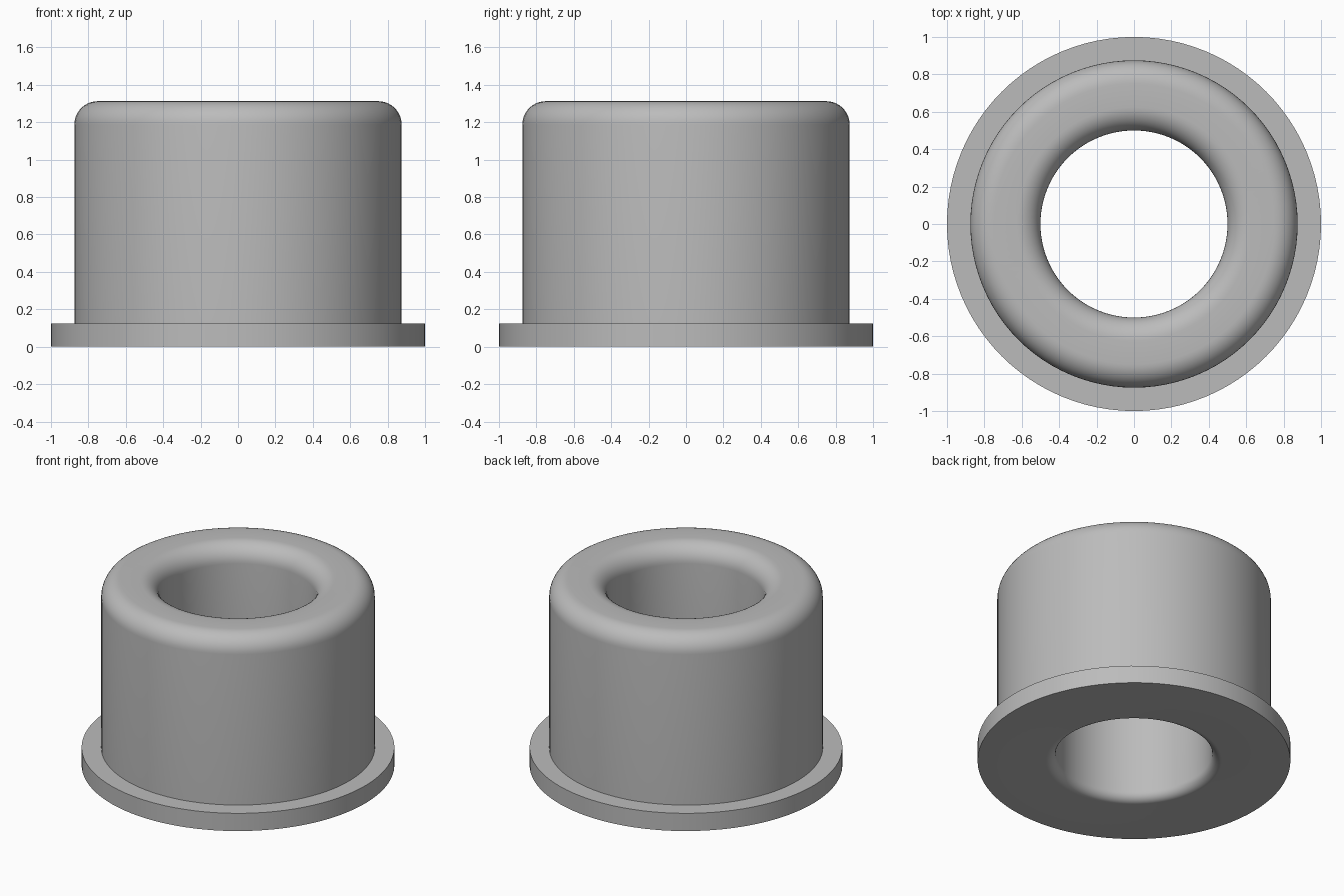
import bpy, bmesh
from math import cos, sin, pi, radians
from mathutils import Vector

cube = bpy.data.objects.get("Cube")
if cube:
    bpy.data.objects.remove(cube)

BORE, BODY, FLANGE = 0.5, 0.875, 1.0
FLANGE_TOP, HEIGHT = 0.125, 1.3125
TOP_ROUND, BOTTOM_ROUND = 0.125, 0.0625
SEGMENTS, ARC_STEPS = 96, 10


def arc(cx, cz, radius, start):
    """Quarter circle in the xz plane, running counter-clockwise."""
    angles = [start + pi / 2 * i / ARC_STEPS for i in range(ARC_STEPS + 1)]
    return [(cx + radius * cos(a), cz + radius * sin(a)) for a in angles]


# Grey metal
metal = bpy.data.materials.new("plain_grey")
metal.use_nodes = True
grey = (0.5, 0.5, 0.5, 1)
metal.diffuse_color = grey
metal.node_tree.nodes["Principled BSDF"].inputs["Base Color"].default_value = grey

# Closed cross-section: flange, body, rounded top, bore, rounded bore mouth
profile = [(FLANGE, 0), (FLANGE, FLANGE_TOP), (BODY, FLANGE_TOP)]
profile += arc(BODY - TOP_ROUND, HEIGHT - TOP_ROUND, TOP_ROUND, 0)
profile += arc(BORE + TOP_ROUND, HEIGHT - TOP_ROUND, TOP_ROUND, pi / 2)
profile += arc(BORE + BOTTOM_ROUND, BOTTOM_ROUND, BOTTOM_ROUND, pi)

# Revolve the section around the vertical axis
bm = bmesh.new()
verts = [bm.verts.new((x, 0, z)) for x, z in profile]
edges = [bm.edges.new((a, b)) for a, b in zip(verts, verts[1:] + verts[:1])]
bmesh.ops.spin(bm, geom=verts + edges, cent=Vector(), axis=Vector((0, 0, 1)),
               angle=2 * pi, steps=SEGMENTS, use_merge=True)
bmesh.ops.remove_doubles(bm, verts=bm.verts[:], dist=1e-5)
bmesh.ops.recalc_face_normals(bm, faces=bm.faces[:])
mesh = bpy.data.meshes.new("flanged_bushing")
bm.to_mesh(mesh)
bm.free()
mesh.materials.append(metal)

bushing = bpy.data.objects.new("flanged_bushing", mesh)
bpy.context.collection.objects.link(bushing)
bpy.ops.object.select_all(action="DESELECT")
bushing.select_set(True)
bpy.context.view_layer.objects.active = bushing
bpy.ops.object.shade_smooth_by_angle(angle=radians(30))
